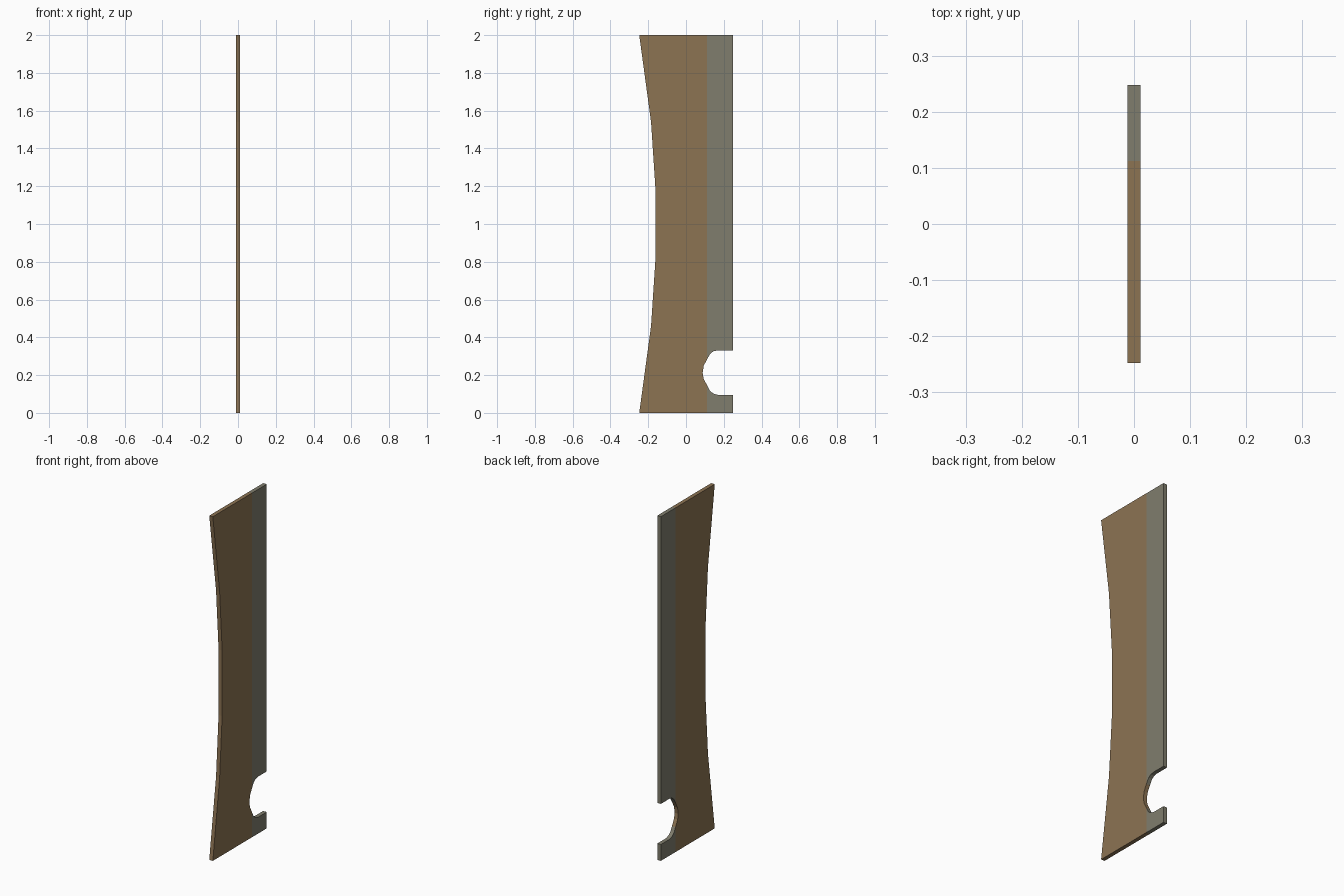
import bpy, bmesh

if "Cube" in bpy.data.objects:
    bpy.data.objects.remove(bpy.data.objects["Cube"])

HALF_T = 0.0115   # half thickness
SPLIT = 0.112     # line between brown and grey bands
EDGE = 0.2475     # half width


def material(name, rgb):
    m = bpy.data.materials.new(name)
    m.diffuse_color = (*rgb, 1)
    m.use_nodes = True
    m.node_tree.nodes["Principled BSDF"].inputs["Base Color"].default_value = m.diffuse_color
    return m


# Profile pieces in (y, z)
bow_half = [(-EDGE, 2.0), (-0.185, 1.54), (-0.162, 1.19)]
bow = bow_half + [(y, 2 - z) for y, z in reversed(bow_half)]
cut_low, cut_high = (SPLIT, 0.145), (SPLIT, 0.285)
brown = bow + [(SPLIT, 0), cut_low, (0.093, 0.182), (0.088, 0.213),
               (0.094, 0.25), cut_high, (SPLIT, 2.0)]
grey_low = [(SPLIT, 0), (EDGE, 0), (EDGE, 0.095), (0.17, 0.095),
            (0.145, 0.102), (0.127, 0.117), cut_low]
grey_high = [cut_high, (0.13, 0.315), (0.147, 0.327), (0.17, 0.331),
             (EDGE, 0.331), (EDGE, 2.0), (SPLIT, 2.0)]

# One flat plate: three joined faces extruded along x
bm = bmesh.new()
shared = {}


def vert(p):
    if p not in shared:
        shared[p] = bm.verts.new((-HALF_T, *p))
    return shared[p]


faces = [bm.faces.new([vert(p) for p in part]) for part in (brown, grey_low, grey_high)]
ext = bmesh.ops.extrude_face_region(bm, geom=faces, use_keep_orig=True)
moved = [g for g in ext["geom"] if isinstance(g, bmesh.types.BMVert)]
bmesh.ops.translate(bm, verts=moved, vec=(2 * HALF_T, 0, 0))
bmesh.ops.recalc_face_normals(bm, faces=bm.faces)

# Grey band wherever a face lies behind the split line
for f in bm.faces:
    f.material_index = int(min(v.co.y for v in f.verts) > SPLIT - 0.001)

mesh = bpy.data.meshes.new("side_panel")
bm.to_mesh(mesh)
bm.free()
mesh.materials.append(material("wood_brown", (0.262, 0.172, 0.086)))
mesh.materials.append(material("weathered_grey", (0.215, 0.205, 0.153)))
panel = bpy.data.objects.new("side_panel", mesh)
bpy.context.collection.objects.link(panel)
